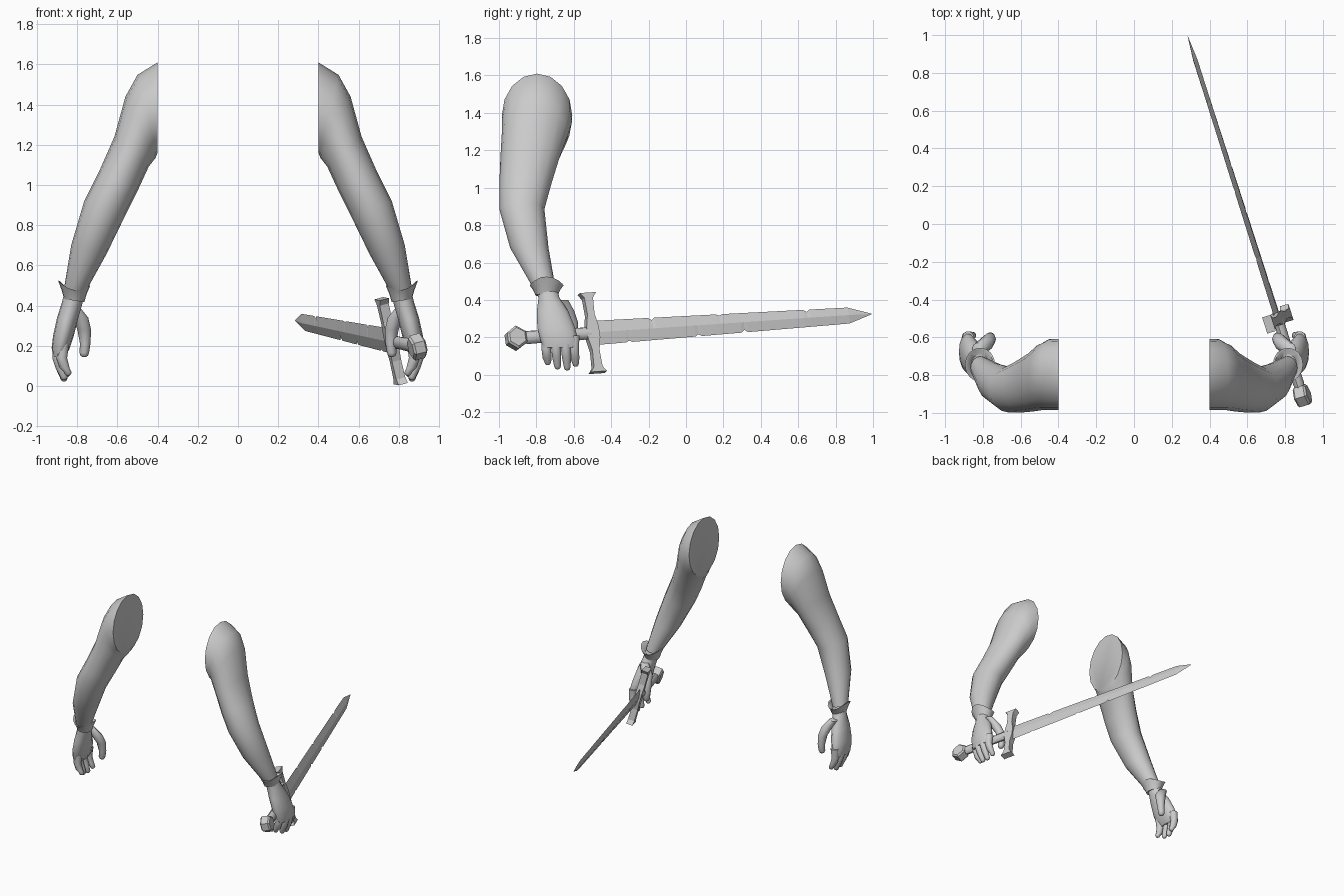
import bpy, bmesh, math
from mathutils import Vector as V

if "Cube" in bpy.data.objects:
    bpy.data.objects.remove(bpy.data.objects["Cube"])

grey = bpy.data.materials.new("plain grey")
grey.diffuse_color = (0.6, 0.6, 0.6, 1)
grey.use_nodes = True
grey.node_tree.nodes["Principled BSDF"].inputs["Base Color"].default_value = grey.diffuse_color


def finish(name, bm, smooth=None, mirror=False):
    bmesh.ops.recalc_face_normals(bm, faces=bm.faces)
    me = bpy.data.meshes.new(name)
    bm.to_mesh(me)
    bm.free()
    me.materials.append(grey)
    ob = bpy.data.objects.new(name, me)
    bpy.context.collection.objects.link(ob)
    if smooth:
        bpy.context.view_layer.objects.active = ob
        ob.select_set(True)
        bpy.ops.object.shade_smooth_by_angle(angle=math.radians(smooth))
        ob.select_set(False)
    if mirror:
        ob.modifiers.new("mirror", 'MIRROR')
    return ob


def skin(bm, rings):
    """Join rings of points into a closed tube."""
    rows = [[bm.verts.new(p) for p in r] for r in rings]
    n = len(rows[0])
    for a, b in zip(rows, rows[1:]):
        for i in range(n):
            j = (i + 1) % n
            bm.faces.new((a[i], a[j], b[j], b[i]))
    bm.faces.new(rows[0])
    bm.faces.new(rows[-1])


def ellipse(c, u, v, n):
    return [c + u * math.cos(k * math.tau / n) + v * math.sin(k * math.tau / n) for k in range(n)]


def limb(bm, sections, n):
    """Sections: outer x, z, inner x, z, then lowest and highest y."""
    rings = []
    for ox, oz, ix, iz, y0, y1 in sections:
        c = V(((ox + ix) / 2, (y0 + y1) / 2, (oz + iz) / 2))
        rings.append(ellipse(c, V(((ox - ix) / 2, 0, (oz - iz) / 2)), V((0, (y1 - y0) / 2, 0)), n))
    skin(bm, rings)


def finger(bm, path, n=10):
    """Path: x, y, z, radius, with a rounded tip."""
    x, y, z, r = path[-1]
    path = path + [(x, y, z - r * .6, r * .75), (x, y, z - r * .9, r * .3)]
    skin(bm, [ellipse(V((a, b, c)), V((s, 0, 0)), V((0, s, 0)), n) for a, b, c, s in path])


# bare arms, cut flat at the shoulder
bm = bmesh.new()
limb(bm, [
    (.40, 1.61, .40, 1.16, -.985, -.608),
    (.50, 1.548, .402, 1.155, -.985, -.61),
    (.56, 1.44, .41, 1.135, -.985, -.63),
    (.615, 1.24, .445, 1.09, -.992, -.675),
    (.69, 1.07, .50, .97, -.998, -.72),
    (.765, .92, .56, .85, -.998, -.757),
    (.83, .70, .655, .655, -.94, -.735),
    (.865, .49, .76, .465, -.825, -.70),
], 16)
finish("arms", bm, 40, True)

# gloved palms
bm = bmesh.new()
limb(bm, [
    (.862, .47, .765, .45, -.80, -.69),
    (.875, .42, .777, .40, -.79, -.675),
    (.90, .34, .797, .33, -.80, -.625),
    (.92, .25, .817, .25, -.797, -.59),
    (.927, .19, .84, .18, -.78, -.575),
    (.92, .145, .865, .145, -.765, -.585),
], 14)
finish("glove_palms", bm, 50, True)

# four fingers on each glove
bm = bmesh.new()
for y, dx, tip in ((-.747, -.02, .058), (-.695, 0, .036), (-.643, 0, .03), (-.598, -.012, .05)):
    finger(bm, [(.89 + dx, y, .21, .03), (.897 + dx, y, .14, .027),
                (.883 + dx, y + .004, .09, .025), (.866 + dx, y + .008, tip + .01, .019)])
finish("glove_fingers", bm, 50, True)

# thumbs
bm = bmesh.new()
finger(bm, [(.825, -.66, .40, .032), (.785, -.635, .34, .04), (.765, -.61, .28, .034),
            (.76, -.60, .21, .026), (.765, -.60, .165, .024)])
finish("glove_thumbs", bm, 50, True)

# flared cuffs with a wavy rim
bm = bmesh.new()
rings = []
for z, rx, ry, wave in ((.425, .05, .06, 0), (.46, .062, .073, .006), (.495, .08, .09, .018),
                        (.492, .07, .08, .018), (.46, .045, .055, 0)):
    ring = ellipse(V((.815, -.745, z)), V((rx, 0, 0)), V((0, ry, 0)), 16)
    for k, p in enumerate(ring):
        p.z += wave * math.cos(2 * k * math.tau / 16) + (p.x - .815) * .15
    rings.append(ring)
skin(bm, rings)
finish("glove_cuffs", bm, 40, True)

# sword axes: along the blade, along the guard, and through the flat
START, TIP = V((.892, -.91, .195)), V((.285, .992, .325))
D = (TIP - START).normalized()
W = V((-.095, -.06, .425))
W = (W - D * W.dot(D)).normalized()
N = D.cross(W)
LENGTH = (TIP - START).length


def at(s, w=0, n=0):
    return START + D * s + W * w + N * n


def plate(name, outline, half):
    """Flat prism from an outline of (along blade, along guard)."""
    bm = bmesh.new()
    skin(bm, [[at(s, w, k) for s, w in outline] for k in (-half, half)])
    return finish(name, bm)


# blade: diamond section, with small nicks in both edges
base, shoulder = .42, LENGTH - .13
upper = {.77: .013, 1.15: .008, 1.64: .012}
lower = {.63: .008, 1.02: .011, 1.28: .014}
stops = {base, shoulder}
for s in list(upper) + list(lower):
    stops |= {s - .018, s, s + .018}
bm = bmesh.new()
rings = []
for s in sorted(stops):
    h = .067 - .023 * (s - base) / (shoulder - base)
    rings.append([at(s, h - upper.get(s, 0)), at(s, 0, .012),
                  at(s, -h + lower.get(s, 0)), at(s, 0, -.012)])
rings.append([at(LENGTH, .002), at(LENGTH, 0, .001), at(LENGTH, -.002), at(LENGTH, 0, -.001)])
skin(bm, rings)
finish("blade", bm)

# crossguard with flared ends
half = [(-.05, .218), (.045, .218), (.024, .19), (.02, .10), (.034, .03)]
right = half[1:] + [(s, -w) for s, w in reversed(half[1:])]
left = [(-s, w) for s, w in reversed(right)]
plate("crossguard", [(.43 + s, w) for s, w in right + left], .024)

# grip
bm = bmesh.new()
skin(bm, [ellipse(at(s), W * r, N * r * .8, 10)
          for s, r in ((.04, .032), (.07, .036), (.24, .033), (.42, .034))])
finish("grip", bm, 40)

# six-sided pommel with bevelled rims
hexagon = [(-.052, .028), (0, .064), (.054, .03), (.054, -.03), (0, -.064), (-.052, -.028)]
bm = bmesh.new()
skin(bm, [[at(s * k, w * k, n) for s, w in hexagon]
          for n, k in ((-.036, .8), (-.026, 1), (.026, 1), (.036, .8))])
finish("pommel", bm)
